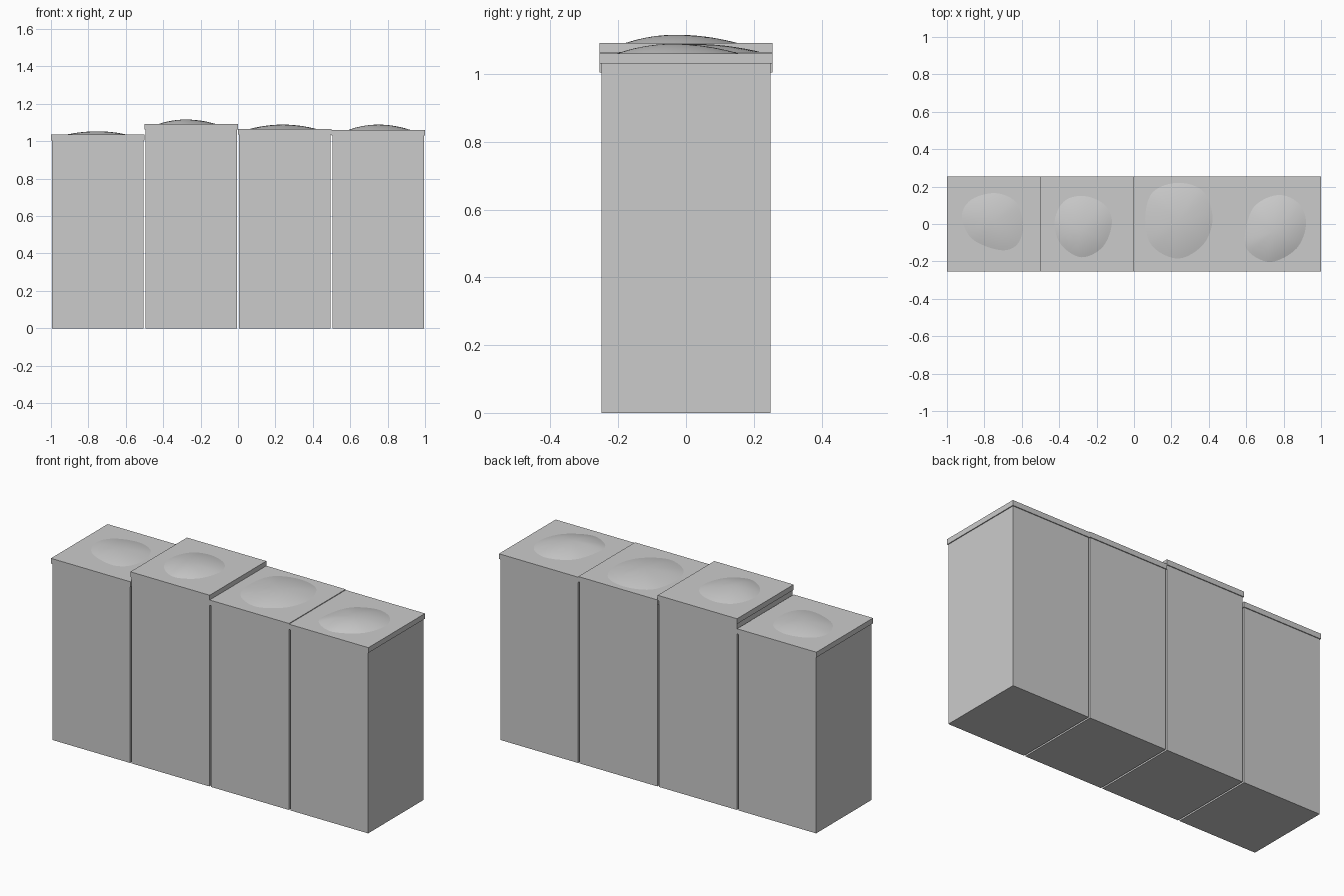
import bpy, bmesh
from mathutils import Vector

if "Cube" in bpy.data.objects:
    bpy.data.objects.remove(bpy.data.objects["Cube"])

grey = bpy.data.materials.new("light grey")
grey.diffuse_color = (0.6, 0.6, 0.6, 1)
grey.use_nodes = True
grey.node_tree.nodes["Principled BSDF"].inputs["Base Color"].default_value = grey.diffuse_color


def make(name, bm):
    bmesh.ops.recalc_face_normals(bm, faces=bm.faces)
    me = bpy.data.meshes.new(name)
    bm.to_mesh(me)
    bm.free()
    me.materials.append(grey)
    ob = bpy.data.objects.new(name, me)
    bpy.context.collection.objects.link(ob)
    return ob


def box(name, x0, x1, y0, y1, z0, z1):
    bm = bmesh.new()
    bmesh.ops.create_cube(bm, size=1)
    for v in bm.verts:
        v.co = ((x0 + x1) / 2 + v.co.x * (x1 - x0),
                (y0 + y1) / 2 + v.co.y * (y1 - y0),
                (z0 + z1) / 2 + v.co.z * (z1 - z0))
    return make(name, bm)


def smooth_loop(pts, n=6):
    # closed Catmull-Rom outline
    out = []
    for i in range(len(pts)):
        a, b, c, d = (Vector(pts[(i + k) % len(pts)]) for k in (-1, 0, 1, 2))
        for j in range(n):
            t = j / n
            out.append(0.5 * (2 * b + (c - a) * t + (2 * a - 5 * b + 4 * c - d) * t * t
                              + (3 * b - a - 3 * c + d) * t ** 3))
    return out


def mound(name, pts, peak, z, h, rings=10):
    # shallow pillow rising from an irregular outline
    bm = bmesh.new()
    rim, peak = smooth_loop(pts), Vector(peak)
    prev = None
    for r in range(rings):
        s = 1 - r / rings
        ring = []
        for p in rim:
            q = peak + (p - peak) * s
            ring.append(bm.verts.new((q.x, q.y, z + h * (1 - s * s))))
        if prev:
            for i in range(len(ring)):
                j = (i + 1) % len(ring)
                bm.faces.new((prev[i], prev[j], ring[j], ring[i]))
        else:
            bm.faces.new(ring)
        prev = ring
    top = bm.verts.new((peak.x, peak.y, z + h))
    for i in range(len(prev)):
        bm.faces.new((prev[i], prev[(i + 1) % len(prev)], top))
    ob = make(name, bm)
    bpy.ops.object.select_all(action='DESELECT')
    ob.select_set(True)
    bpy.context.view_layer.objects.active = ob
    bpy.ops.object.shade_smooth_by_angle()


# cap top height, mound height, mound peak, mound outline
units = [
    (1.035, 0.018, (-.75, .015), [(-.92, .04), (-.87, .13), (-.74, .165), (-.63, .115),
                                  (-.593, -.01), (-.625, -.11), (-.715, -.14), (-.865, -.08)]),
    (1.092, 0.024, (-.28, -.03), [(-.425, .01), (-.375, .12), (-.27, .15), (-.16, .105),
                                  (-.118, .01), (-.165, -.12), (-.28, -.178), (-.39, -.11)]),
    (1.065, 0.024, (.24, .02), [(.06, .03), (.10, .17), (.235, .22), (.37, .175),
                                (.42, .03), (.37, -.11), (.235, -.185), (.095, -.115)]),
    (1.061, 0.028, (.75, -.04), [(.592, -.07), (.64, .09), (.77, .155), (.88, .11),
                                 (.92, 0), (.87, -.13), (.735, -.203), (.62, -.155)]),
]

for i, (z, h, peak, outline) in enumerate(units):
    x = -0.75 + 0.5 * i
    box(f"pedestal_{i + 1}", x - .245, x + .245, -.25, .25, 0, z - .03)
    box(f"cap_slab_{i + 1}", x - .25, x + .25, -.255, .255, z - .03, z)
    mound(f"top_mound_{i + 1}", outline, peak, z, h)
